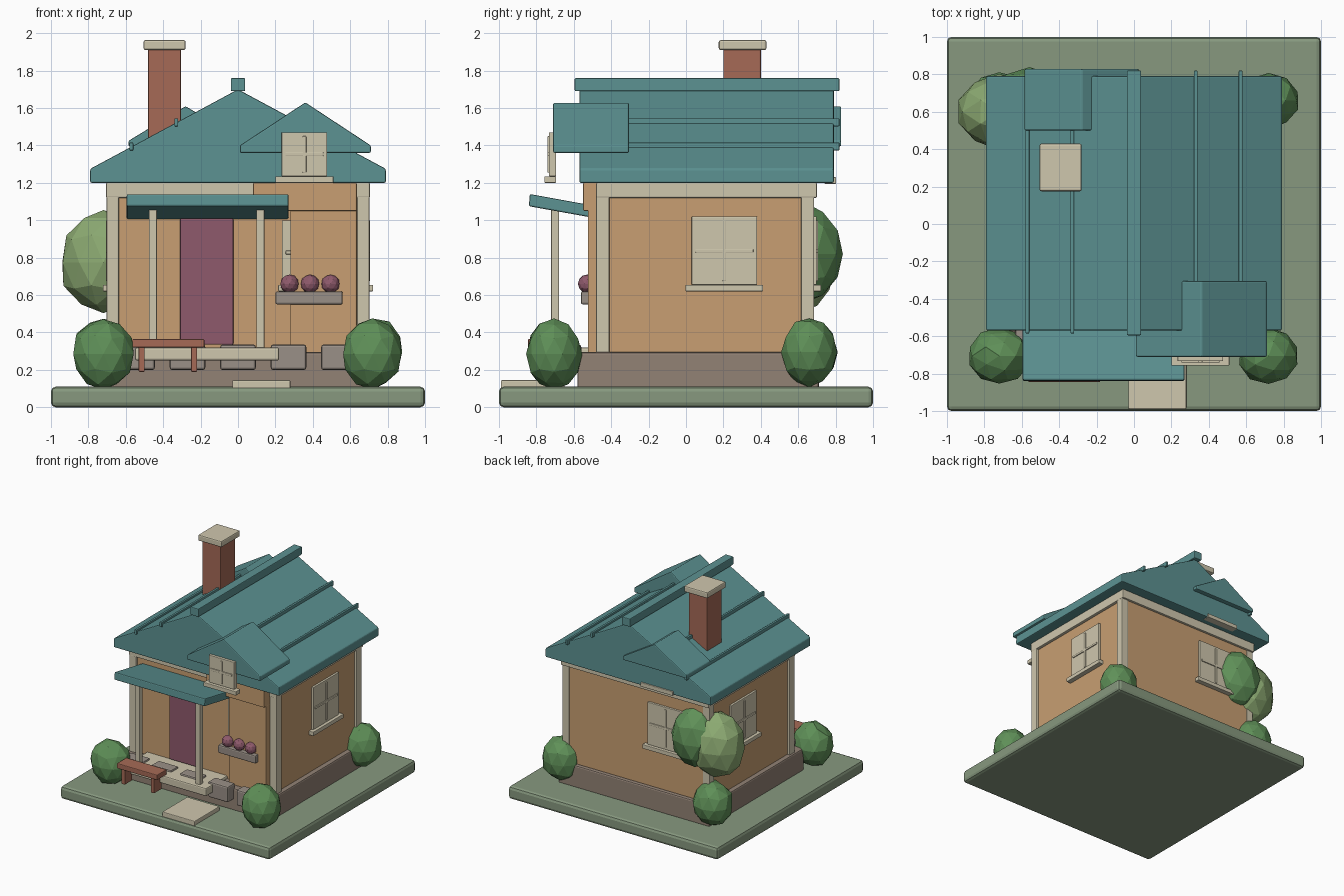
import bpy, bmesh, random
from mathutils import Vector

old = bpy.data.objects.get("Cube")
if old:
    bpy.data.objects.remove(old, do_unlink=True)
random.seed(4)


def material(name, code):
    # hex sRGB to linear
    srgb = [int(code[i:i + 2], 16) / 255 for i in (0, 2, 4)]
    col = [c / 12.92 if c < 0.04 else ((c + 0.055) / 1.055) ** 2.4 for c in srgb] + [1]
    m = bpy.data.materials.new(name)
    m.use_nodes = True
    m.diffuse_color = col
    bsdf = next(n for n in m.node_tree.nodes if n.type == 'BSDF_PRINCIPLED')
    bsdf.inputs["Base Color"].default_value = col
    bsdf.inputs["Roughness"].default_value = 0.8
    return m


GRASS = material("grass", "87997f")
TEAL = material("teal_roof", "5c9292")
WALL = material("tan_wall", "c89f72")
CREAM = material("cream_trim", "cfc7ae")
PLUM = material("plum", "8f5a6c")
BRICK = material("brick", "a66a56")
BASE = material("foundation_taupe", "928275")
STONE = material("grey_stone", "9a9087")
BUSH = material("bush_green", "5f9058")
LEAF = material("leaf_green", "8caa72")


def finish(name, bm, mat, bevel=0.0, segments=2):
    bmesh.ops.recalc_face_normals(bm, faces=bm.faces)
    mesh = bpy.data.meshes.new(name)
    bm.to_mesh(mesh)
    bm.free()
    mesh.materials.append(mat)
    ob = bpy.data.objects.new(name, mesh)
    bpy.context.collection.objects.link(ob)
    if bevel:
        mod = ob.modifiers.new("soft_edges", 'BEVEL')
        mod.width = bevel
        mod.segments = segments
    return ob


def box(name, xs, ys, zs, mat, bevel=0.006):
    bm = bmesh.new()
    bmesh.ops.create_cube(bm, size=1)
    for v in bm.verts:
        v.co = Vector([(a + b) / 2 + c * (b - a) for c, (a, b) in zip(v.co, (xs, ys, zs))])
    return finish(name, bm, mat, bevel)


def prism(name, profile, axis, lo, hi, mat, bevel=0.008):
    # extrude a profile along x or y
    bm = bmesh.new()
    place = (lambda p, t: (t, p[0], p[1])) if axis == 'x' else (lambda p, t: (p[0], t, p[1]))
    face = bm.faces.new([bm.verts.new(place(p, lo)) for p in profile])
    new = bmesh.ops.extrude_face_region(bm, geom=[face])["geom"]
    shift = Vector(place((0, 0), hi - lo))
    bmesh.ops.translate(bm, vec=shift, verts=[g for g in new if isinstance(g, bmesh.types.BMVert)])
    return finish(name, bm, mat, bevel)


def gable(name, cx, half, z0, edge, top, y0, y1):
    return prism(name, [(cx - half, z0), (cx + half, z0), (cx + half, z0 + edge),
                        (cx, top), (cx - half, z0 + edge)], 'y', y0, y1, TEAL)


def foliage(name, centre, radii, mat, level=2, jitter=0.04):
    bm = bmesh.new()
    bmesh.ops.create_icosphere(bm, subdivisions=level, radius=1)
    for v in bm.verts:
        k = 1 + random.uniform(-jitter, jitter)
        v.co = Vector([c + r * k * p for c, r, p in zip(centre, radii, v.co)])
    return finish(name, bm, mat)


def window(name, side, pos, mid, half, z0, z1, sill_half):
    # side is the axis the window faces, with its sign
    axis, s = side

    def part(label, a, b, depth0, depth1, za, zb):
        out = tuple(sorted((pos + s * depth0, pos + s * depth1)))
        xs, ys = (out, (a, b)) if axis == 'x' else ((a, b), out)
        box(name + label, xs, ys, (za, zb), CREAM, 0.004)

    zm = (z0 + z1) / 2
    part("_pane", mid - half, mid + half, -0.02, 0.018, z0, z1)
    part("_upright", mid - 0.01, mid + 0.01, 0, 0.026, z0 + 0.02, z1 - 0.02)
    part("_crossbar", mid - half + 0.02, mid + half - 0.02, 0, 0.026, zm - 0.01, zm + 0.01)
    part("_sill", mid - sill_half, mid + sill_half, -0.02, 0.042, z0 - 0.035, z0)


# ground, path and foundation
box("ground", (-1, 1), (-1, 1), (0, 0.11), GRASS, 0.025)
box("path", (-0.03, 0.28), (-0.99, -0.65), (0.1, 0.145), CREAM)
box("foundation", (-0.72, 0.72), (-0.58, 0.71), (0.1, 0.295), BASE, 0.012)
for i in range(5):
    x = (i - 2) * 0.27
    box("foundation_stone", (x - 0.095, x + 0.095), (-0.66, -0.56), (0.2, 0.335), STONE, 0.012)

# walls and front bay
box("walls", (-0.68, 0.68), (-0.46, 0.68), (0.29, 1.2), WALL)
box("bay_wall", (0.28, 0.635), (-0.525, -0.4), (0.29, 1.06), WALL)
box("bay_header", (0.08, 0.635), (-0.55, -0.4), (1.05, 1.2), WALL)
box("top_trim", (-0.705, 0.705), (-0.48, 0.70), (1.12, 1.2), CREAM)
for x in (-0.67, 0.67):
    for y in (-0.445, 0.65):
        box("corner_post", (x - 0.033, x + 0.033), (y - 0.035, y + 0.035), (0.29, 1.13), CREAM)

# main roof, ridge cap and seams
gable("main_roof", 0, 0.79, 1.2, 0.075, 1.7, -0.57, 0.79)
box("ridge_cap", (-0.038, 0.038), (-0.595, 0.82), (1.69, 1.76), TEAL)
for side in (-1, 1):
    for d in (0.33, 0.57):
        x, z = side * d, 1.7 - d * 0.538
        box("roof_seam", (x - 0.01, x + 0.01), (-0.585, 0.82), (z - 0.02, z + 0.022), TEAL, 0.004)

# dormers
gable("front_dormer", 0.36, 0.35, 1.36, 0.04, 1.63, -0.71, -0.305)
gable("back_dormer", -0.28, 0.305, 1.395, 0.03, 1.61, 0.5, 0.83)
window("dormer_window", ('y', -1), -0.715, 0.355, 0.122, 1.235, 1.47, 0.155)
box("back_dormer_sill", (-0.435, -0.125), (0.74, 0.802), (1.195, 1.23), CREAM, 0.004)

# chimney
box("chimney", (-0.48, -0.305), (0.2, 0.4), (1.3, 1.92), BRICK)
box("chimney_cap", (-0.505, -0.28), (0.175, 0.43), (1.91, 1.963), CREAM, 0.01)

# porch
box("porch_floor", (-0.55, 0.22), (-0.75, -0.45), (0.25, 0.32), CREAM, 0.01)
prism("porch_roof", [(-0.84, 1.075), (-0.835, 1.14), (-0.45, 1.07), (-0.45, 1.005)],
      'x', -0.595, 0.27, TEAL)
for x in (-0.455, 0.12):
    box("porch_post", (x - 0.022, x + 0.022), (-0.722, -0.678), (0.31, 1.08), CREAM)
box("door", (-0.31, -0.025), (-0.495, -0.44), (0.335, 1.01), PLUM)

# bench
box("bench_seat", (-0.565, -0.18), (-0.845, -0.715), (0.32, 0.365), BRICK)
for x in (-0.515, -0.235):
    box("bench_leg", (x - 0.016, x + 0.016), (-0.83, -0.73), (0.19, 0.33), BRICK, 0.004)

# windows
for s, name in ((1, "left_window"), (-1, "right_window")):
    window(name, ('x', s), s * 0.68, 0.205, 0.175, 0.655, 1.02, 0.208)
window("back_window", ('y', 1), 0.68, -0.295, 0.175, 0.655, 1.02, 0.208)
window("front_window", ('y', -1), -0.46, 0.385, 0.15, 0.655, 1.0, 0.17)

# flower box
box("flower_box", (0.2, 0.56), (-0.562, -0.46), (0.55, 0.62), STONE, 0.01)
for x in (0.275, 0.385, 0.495):
    foliage("flower", (x, -0.528, 0.66), (0.05, 0.05, 0.05), PLUM, 2, 0.02)

# bushes and tree crown
for x in (-0.72, 0.72):
    foliage("front_bush", (x, -0.705, 0.285), (0.165, 0.15, 0.185), BUSH)
    foliage("back_bush", (x, 0.66, 0.295), (0.165, 0.15, 0.185), BUSH)
foliage("tree_crown_light", (-0.72, 0.6, 0.775), (0.23, 0.2, 0.27), LEAF)
foliage("tree_crown_dark", (-0.56, 0.635, 0.82), (0.21, 0.2, 0.27), BUSH)
